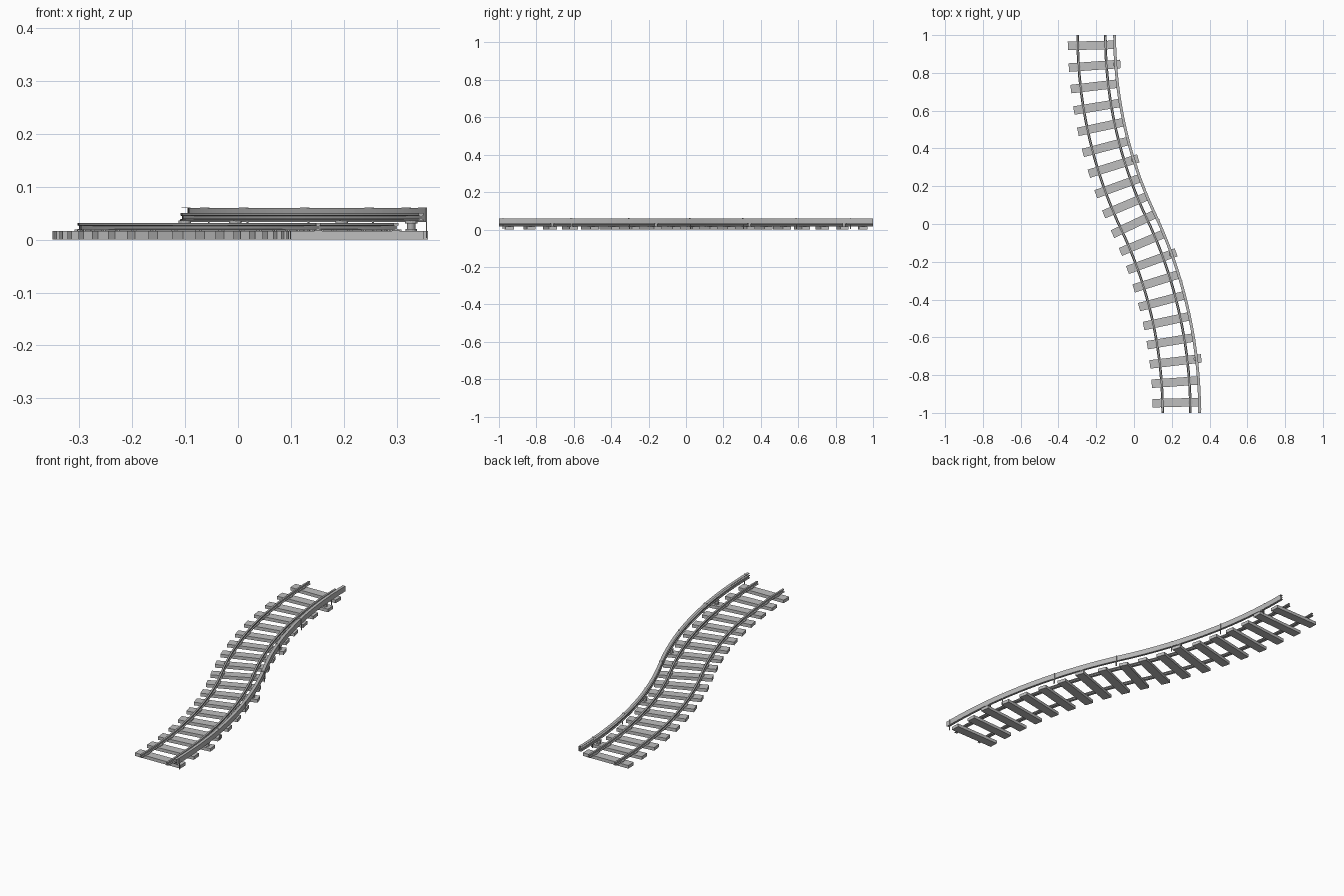
import bpy, bmesh, math
from mathutils import Matrix

cube = bpy.data.objects.get("Cube")
if cube:
    bpy.data.objects.remove(cube, do_unlink=True)

# Track centreline: two equal arcs forming an S
SWAY = 0.225
TURN = 2 * math.atan(SWAY)
RADIUS = 1 / math.sin(TURN)
HALF = RADIUS * TURN
TIES = 19


def frame(s):
    """Matrix at arc distance s from the middle: X across, Y along the track."""
    a = (HALF - abs(s)) / RADIUS
    side = 1 if s <= 0 else -1
    x = side * (SWAY - RADIUS * (1 - math.cos(a)))
    y = side * (-1 + RADIUS * math.sin(a))
    return Matrix.Translation((x, y, 0)) @ Matrix.Rotation(a, 4, 'Z')


def material(name, value):
    m = bpy.data.materials.new(name)
    m.use_nodes = True
    colour = (value, value, value, 1)
    m.diffuse_color = colour
    m.node_tree.nodes["Principled BSDF"].inputs["Base Color"].default_value = colour
    return m


tie_grey = material("tie grey", 0.52)
cover_grey = material("cover grey", 0.5)
cover_grey.use_backface_culling = True
steel = material("steel grey", 0.43)


def finish(name, bm, mat):
    mesh = bpy.data.meshes.new(name)
    bm.to_mesh(mesh)
    bm.free()
    mesh.materials.append(mat)
    obj = bpy.data.objects.new(name, mesh)
    bpy.context.collection.objects.link(obj)
    return obj


def box(bm, m, x, y, z):
    """Box between (min, max) pairs, placed in frame m."""
    size = [b - a for a, b in (x, y, z)]
    mid = [(a + b) / 2 for a, b in (x, y, z)]
    bmesh.ops.create_cube(bm, size=1, matrix=m @ Matrix.Translation(mid) @ Matrix.Diagonal((*size, 1)))


def drum(bm, m, x, radius, low, high):
    bmesh.ops.create_cone(bm, cap_ends=True, segments=12, radius1=radius, radius2=radius,
                          depth=high - low, matrix=m @ Matrix.Translation((x, 0, (low + high) / 2)))


def sweep(name, profile, mat, closed=True, steps=48):
    """Carry a profile of (across, height) points along the track."""
    bm = bmesh.new()
    rows = []
    for i in range(steps + 1):
        m = frame(HALF * (2 * i / steps - 1))
        rows.append([bm.verts.new(m @ Matrix.Translation((u, 0, z)).to_translation()) for u, z in profile])
    n = len(profile)
    for a, b in zip(rows, rows[1:]):
        for j in range(n if closed else n - 1):
            k = (j + 1) % n
            bm.faces.new((a[j], b[j], b[k], a[k]))
    if closed:
        bm.faces.new(rows[0])
        bm.faces.new(rows[-1][::-1])
    return finish(name, bm, mat)


def rail_profile(centre, base, height, foot, head):
    """Foot, thin web and head of a rail, anticlockwise."""
    web = head * 0.4
    right = [(foot, 0), (foot, 0.18), (web, 0.3), (web, 0.62), (head, 0.72), (head, 1)]
    left = [(-u, h) for u, h in reversed(right)]
    return [(centre + u, base + h * height) for u, h in right + left]


# Running rails and raised power rail
GAUGE = 0.0735
sweep("left_running_rail", rail_profile(GAUGE, 0.016, 0.015, 0.007, 0.0045), steel)
sweep("right_running_rail", rail_profile(-GAUGE, 0.016, 0.015, 0.007, 0.0045), steel)
sweep("power_rail", rail_profile(0.121, 0.035, 0.015, 0.006, 0.005), steel)

# Thin cover: outer panel and top strip
sweep("power_rail_cover", [(0.130, 0.033), (0.130, 0.060), (0.115, 0.060)], cover_grey, closed=False)

# Ties, rail chairs, and insulators on the longer ties
ties, chairs, insulators = bmesh.new(), bmesh.new(), bmesh.new()
for i in range(TIES):
    m = frame(HALF * ((2 * i + 1) / TIES - 1))
    long_tie = i % 5 == 2
    box(ties, m, (-0.126, 0.148 if long_tie else 0.126), (-0.0225, 0.0225), (0, 0.016))
    for x in (-GAUGE, GAUGE):
        box(chairs, m, (x - 0.011, x + 0.011), (-0.009, 0.009), (0.016, 0.0195))
    if long_tie:
        drum(insulators, m, 0.119, 0.011, 0.016, 0.020)
        drum(insulators, m, 0.119, 0.008, 0.020, 0.030)
        drum(insulators, m, 0.119, 0.012, 0.030, 0.036)
finish("ties", ties, tie_grey)
finish("rail_chairs", chairs, steel)
finish("insulators", insulators, steel)

# Cover brackets: outer post with a tab over the top
brackets = bmesh.new()
for s in (0.02, 0.37, 0.67, 1.0, 1.32, 1.63, 1.94):
    m = frame(s - HALF)
    box(brackets, m, (0.130, 0.132), (-0.003, 0.003), (0.003, 0.061))
    box(brackets, m, (0.115, 0.132), (-0.003, 0.003), (0.060, 0.061))
finish("cover_brackets", brackets, cover_grey)
